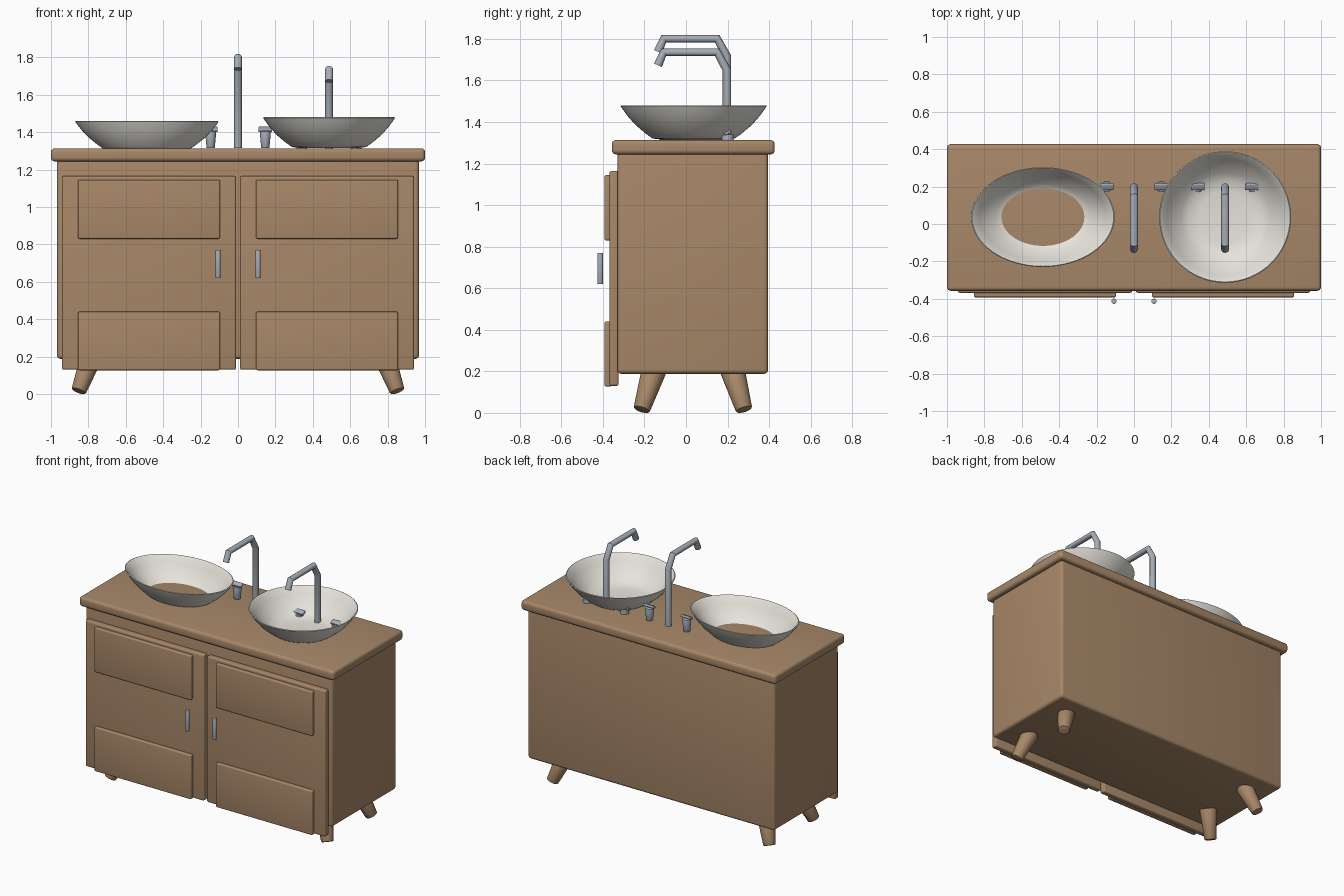
import bpy, bmesh, math
from mathutils import Vector

cube = bpy.data.objects.get("Cube")
if cube:
    bpy.data.objects.remove(cube, do_unlink=True)


def material(name, colour):
    m = bpy.data.materials.new(name)
    m.use_nodes = True
    m.diffuse_color = (*colour, 1)
    m.node_tree.nodes["Principled BSDF"].inputs["Base Color"].default_value = (*colour, 1)
    return m


WOOD = material("warm wood", (0.39, 0.245, 0.14))
CERAMIC = material("white ceramic", (0.82, 0.79, 0.73))
METAL = material("grey metal", (0.38, 0.42, 0.47))


def smooth(obj, angle=40):
    bpy.ops.object.select_all(action="DESELECT")
    obj.select_set(True)
    bpy.context.view_layer.objects.active = obj
    bpy.ops.object.shade_smooth_by_angle(angle=math.radians(angle))


def finish(name, bm, mat):
    bmesh.ops.recalc_face_normals(bm, faces=bm.faces)
    mesh = bpy.data.meshes.new(name)
    bm.to_mesh(mesh)
    bm.free()
    mesh.materials.append(mat)
    obj = bpy.data.objects.new(name, mesh)
    bpy.context.collection.objects.link(obj)
    smooth(obj)
    return obj


def box(name, low, high, mat, bevel):
    bm = bmesh.new()
    bmesh.ops.create_cube(bm, size=1)
    low, high = Vector(low), Vector(high)
    bmesh.ops.scale(bm, vec=high - low, verts=bm.verts)
    bmesh.ops.translate(bm, vec=(low + high) / 2, verts=bm.verts)
    bmesh.ops.bevel(bm, geom=bm.edges[:], offset=bevel, segments=4,
                    profile=0.5, affect="EDGES")
    return finish(name, bm, mat)


def rod(name, start, end, r1, r2, mat, rim=0.006):
    """Tapered round bar with softened end rims."""
    start, end = Vector(start), Vector(end)
    axis = end - start
    bm = bmesh.new()
    bmesh.ops.create_cone(bm, cap_ends=True, segments=32, radius1=r1,
                          radius2=r2, depth=axis.length)
    rims = [e for e in bm.edges if abs(e.verts[0].co.z - e.verts[1].co.z) < 1e-5]
    bmesh.ops.bevel(bm, geom=rims, offset=rim, segments=2, profile=0.5, affect="EDGES")
    bmesh.ops.rotate(bm, verts=bm.verts,
                     matrix=axis.to_track_quat("Z", "Y").to_matrix())
    bmesh.ops.translate(bm, vec=(start + end) / 2, verts=bm.verts)
    return finish(name, bm, mat)


def basin(name, x, y, rim_z, rx, ry):
    """Thin bowl turned from a unit-radius profile, then stretched."""
    profile = [(0, -0.162), (0.4, -0.162), (0.56, -0.157), (0.66, -0.132),
               (0.8, -0.09), (0.9, -0.05), (0.97, -0.016), (1, 0),
               (0.985, 0.003), (0.96, -0.004), (0.88, -0.045), (0.79, -0.083),
               (0.67, -0.122), (0.56, -0.148), (0.4, -0.157), (0, -0.159)]
    bm = bmesh.new()
    verts = [bm.verts.new((r, 0, z)) for r, z in profile]
    edges = [bm.edges.new(pair) for pair in zip(verts, verts[1:])]
    bmesh.ops.spin(bm, geom=verts + edges, cent=(0, 0, 0), axis=(0, 0, 1),
                   angle=math.tau, steps=64)
    bmesh.ops.remove_doubles(bm, verts=bm.verts, dist=1e-4)
    bmesh.ops.scale(bm, vec=(rx, ry, 1), verts=bm.verts)
    bmesh.ops.translate(bm, vec=(x, y, rim_z), verts=bm.verts)
    return finish(name, bm, CERAMIC)


def faucet(name, x, drop):
    """Bent pipe rising at the back and reaching over the basin."""
    path = [(0.197, 1.315), (0.197, 1.715), (0.15, 1.801), (-0.107, 1.801), (-0.135, 1.738)]
    curve = bpy.data.curves.new(name, "CURVE")
    curve.dimensions = "3D"
    curve.bevel_depth = 0.021
    curve.bevel_resolution = 6
    curve.use_fill_caps = True
    spline = curve.splines.new("POLY")
    spline.points.add(len(path) - 1)
    for point, (y, z) in zip(spline.points, path):
        point.co = (x, y, z - drop, 1)
    curve.materials.append(METAL)
    obj = bpy.data.objects.new(name, curve)
    bpy.context.collection.objects.link(obj)
    bpy.ops.object.select_all(action="DESELECT")
    obj.select_set(True)
    bpy.context.view_layer.objects.active = obj
    bpy.ops.object.convert(target="MESH")
    smooth(bpy.context.object, 30)


def tap(name, x, drop):
    """Round tap body with a tilted cross bar."""
    y, z = 0.2, 1.315 - drop
    rod(name + "_body", (x, y, z), (x, y, z + 0.09), 0.022, 0.03, METAL, 0.004)
    bar = box(name + "_bar", (-0.037, -0.018, -0.009), (0.037, 0.018, 0.009), METAL, 0.005)
    bar.location = (x, y, z + 0.1)
    bar.rotation_euler.x = math.radians(25)


# Cabinet and countertop
box("cabinet_body", (-0.968, -0.33, 0.188), (0.968, 0.395, 1.26), WOOD, 0.02)
box("countertop", (-1, -0.357, 1.244), (1, 0.427, 1.313), WOOD, 0.02)

# Doors, raised panels, handles and splayed legs
for side, s in (("right", -1), ("left", 1)):
    def span(a, b):
        return sorted((s * a, s * b))

    x0, x1 = span(0.011, 0.941)
    box(side + "_door", (x0, -0.368, 0.13), (x1, -0.325, 1.165), WOOD, 0.01)
    x0, x1 = span(0.096, 0.855)
    for level, z0, z1 in (("lower", 0.127, 0.44), ("upper", 0.83, 1.145)):
        box(f"{side}_{level}_panel", (x0, -0.392, z0), (x1, -0.36, z1), WOOD, 0.008)
    rod(side + "_handle", (s * 0.107, -0.413, 0.62), (s * 0.107, -0.413, 0.77),
        0.014, 0.014, METAL, 0.002)
    for end, foot_y, top_y in (("front", -0.214, -0.154), ("back", 0.28, 0.224)):
        rod(f"{side}_{end}_leg", (s * 0.852, foot_y, 0.014), (s * 0.782, top_y, 0.205),
            0.04, 0.06, WOOD, 0.008)

# Oval and round basins
basin("oval_basin", -0.487, 0.037, 1.457, 0.384, 0.267)
basin("round_basin", 0.487, 0.037, 1.477, 0.353, 0.352)

# Faucets, each with a pair of taps
for label, x, drop in (("middle", 0, 0), ("left", 0.487, 0.065)):
    faucet(label + "_faucet", x, drop)
    for side, offset in (("right", -0.146), ("left", 0.146)):
        tap(f"{label}_{side}_tap", x + offset, drop)
